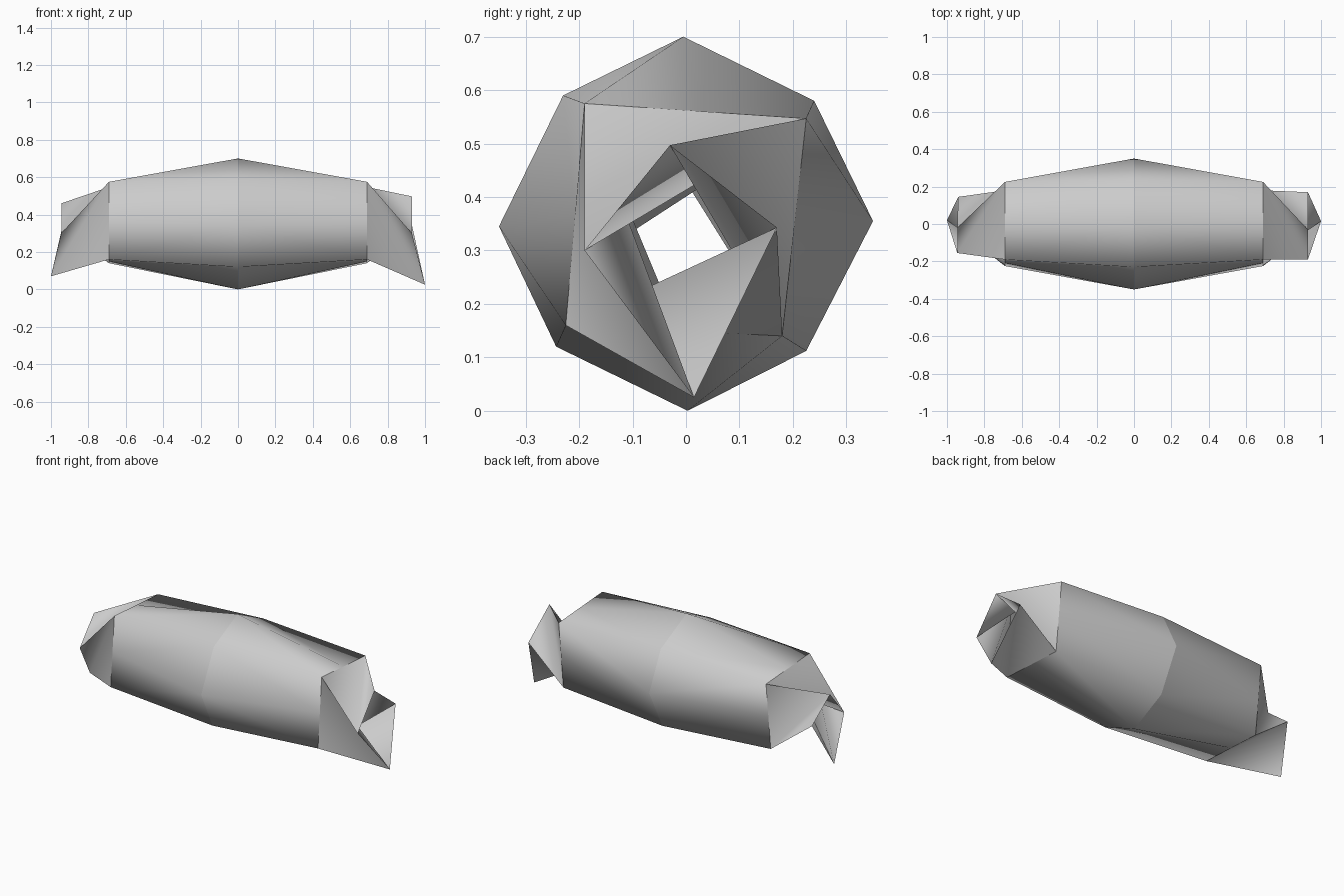
import bpy
import bmesh
from mathutils import Vector

cube = bpy.data.objects.get("Cube")
if cube:
    bpy.data.objects.remove(cube, do_unlink=True)

# One plain grey for the whole wrapped sweet
grey = bpy.data.materials.new("wrapper grey")
grey.use_nodes = True
colour = (0.6, 0.6, 0.6, 1)
grey.diffuse_color = colour
grey.node_tree.nodes["Principled BSDF"].inputs["Base Color"].default_value = colour


def sleeve(name, inner, outer, side, sharp_ridges):
    """Open triangulated sleeve between two rings, wound clockwise seen from +x."""
    bm = bmesh.new()
    a = [bm.verts.new(p) for p in inner]
    b = [bm.verts.new(p) for p in outer]
    count = len(a)
    for i in range(count):
        j = (i + 1) % count
        for tri in ((a[i], b[i], a[j]), (b[i], b[j], a[j])):
            face = bm.faces.new(tri if side > 0 else tri[::-1])
            face.smooth = True
    if sharp_ridges:
        for p, q in zip(a, b):
            bm.edges.get((p, q)).smooth = False
    mesh = bpy.data.meshes.new(name)
    bm.to_mesh(mesh)
    bm.free()
    mesh.materials.append(grey)
    obj = bpy.data.objects.new(name, mesh)
    bpy.context.collection.objects.link(obj)
    return obj


# Cross-sections as (y, z): wide octagon at the middle, square at the shoulders
belly = [(-0.23, 0.59), (-0.005, 0.70), (0.24, 0.58), (0.35, 0.355),
         (0.225, 0.112), (0.003, 0.0), (-0.243, 0.12), (-0.35, 0.345)]
square = [(-0.19, 0.575), (0.225, 0.547), (0.18, 0.14), (-0.225, 0.16)]
shoulder_x = 0.69

# Twisted flare corners as (distance from middle, y, z), one per square corner
flares = {
    "left": (1, [(0.93, -0.19, 0.30), (0.93, -0.03, 0.497),
                 (0.93, 0.17, 0.343), (1.0, 0.015, 0.025)]),
    "right": (-1, [(0.945, -0.155, 0.30), (0.945, -0.02, 0.46),
                   (0.94, 0.145, 0.33), (1.0, 0.02, 0.07)]),
}

for label, (side, flare) in flares.items():
    corners = [Vector((side * shoulder_x, y, z)) for y, z in square]
    # Square ring with a point halfway along each edge, to meet the octagon
    rim = []
    for i, p in enumerate(corners):
        rim += [p, (p + corners[(i + 1) % len(corners)]) / 2]
    middle = [Vector((0, y, z)) for y, z in belly]
    tips = [Vector((side * x, y, z)) for x, y, z in flare]

    sleeve(label + "_body_half", middle, rim, side, False)
    sleeve(label + "_twisted_end", corners, tips, side, True)
